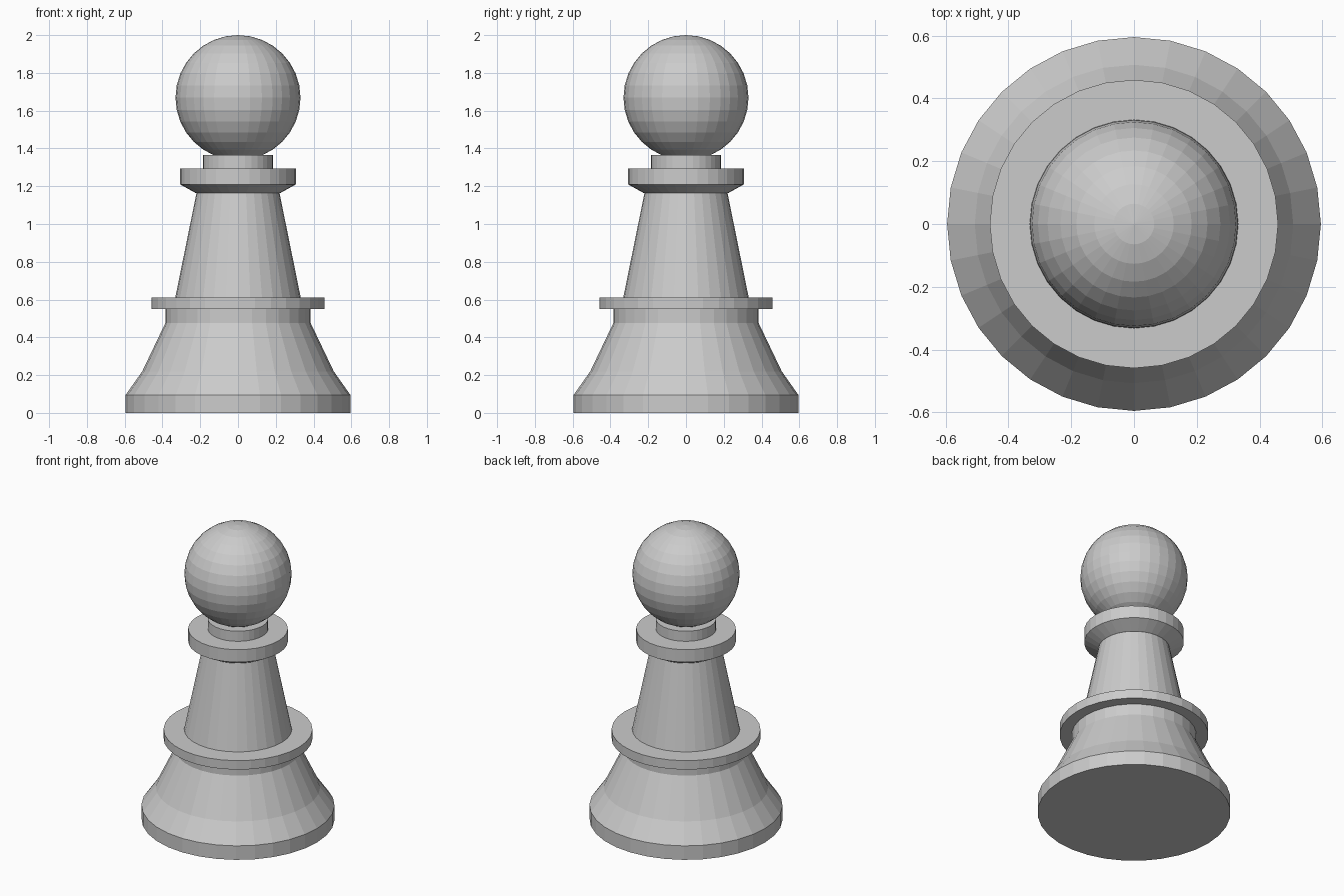
import bpy, bmesh, math

if "Cube" in bpy.data.objects:
    bpy.data.objects.remove(bpy.data.objects["Cube"])

SIDES = 32

grey = bpy.data.materials.new("plain_grey")
grey.diffuse_color = (0.6, 0.6, 0.6, 1)
grey.use_nodes = True
grey.node_tree.nodes["Principled BSDF"].inputs["Base Color"].default_value = grey.diffuse_color


def finish(name, bm):
    bmesh.ops.recalc_face_normals(bm, faces=bm.faces)
    mesh = bpy.data.meshes.new(name)
    bm.to_mesh(mesh)
    bm.free()
    mesh.materials.append(grey)
    obj = bpy.data.objects.new(name, mesh)
    bpy.context.collection.objects.link(obj)


def turned(name, profile):
    """Closed turned part from (radius, height) points, bottom to top."""
    bm = bmesh.new()
    rings = []
    for r, z in profile:
        rings.append([bm.verts.new((r * math.cos(2 * math.pi * i / SIDES),
                                    r * math.sin(2 * math.pi * i / SIDES), z))
                      for i in range(SIDES)])
    for low, high in zip(rings, rings[1:]):
        for i in range(SIDES):
            j = (i + 1) % SIDES
            bm.faces.new((low[i], low[j], high[j], high[i]))
    bm.faces.new(rings[0][::-1])
    bm.faces.new(rings[-1])
    finish(name, bm)


# Flared foot and the flat ring above it
turned("base", [(0.595, 0), (0.595, 0.095), (0.507, 0.22),
                (0.385, 0.475), (0.385, 0.55)])
turned("base_ring", [(0.459, 0.55), (0.459, 0.611)])
# Tapered stem, collar and neck
turned("stem", [(0.332, 0.611), (0.22, 1.163)])
turned("collar", [(0.222, 1.163), (0.307, 1.21), (0.307, 1.295)])
turned("neck", [(0.186, 1.295), (0.186, 1.364)])

# Ball head
bm = bmesh.new()
bmesh.ops.create_uvsphere(bm, u_segments=SIDES, v_segments=16, radius=0.331)
bmesh.ops.translate(bm, verts=bm.verts, vec=(0, 0, 1.669))
finish("head", bm)
